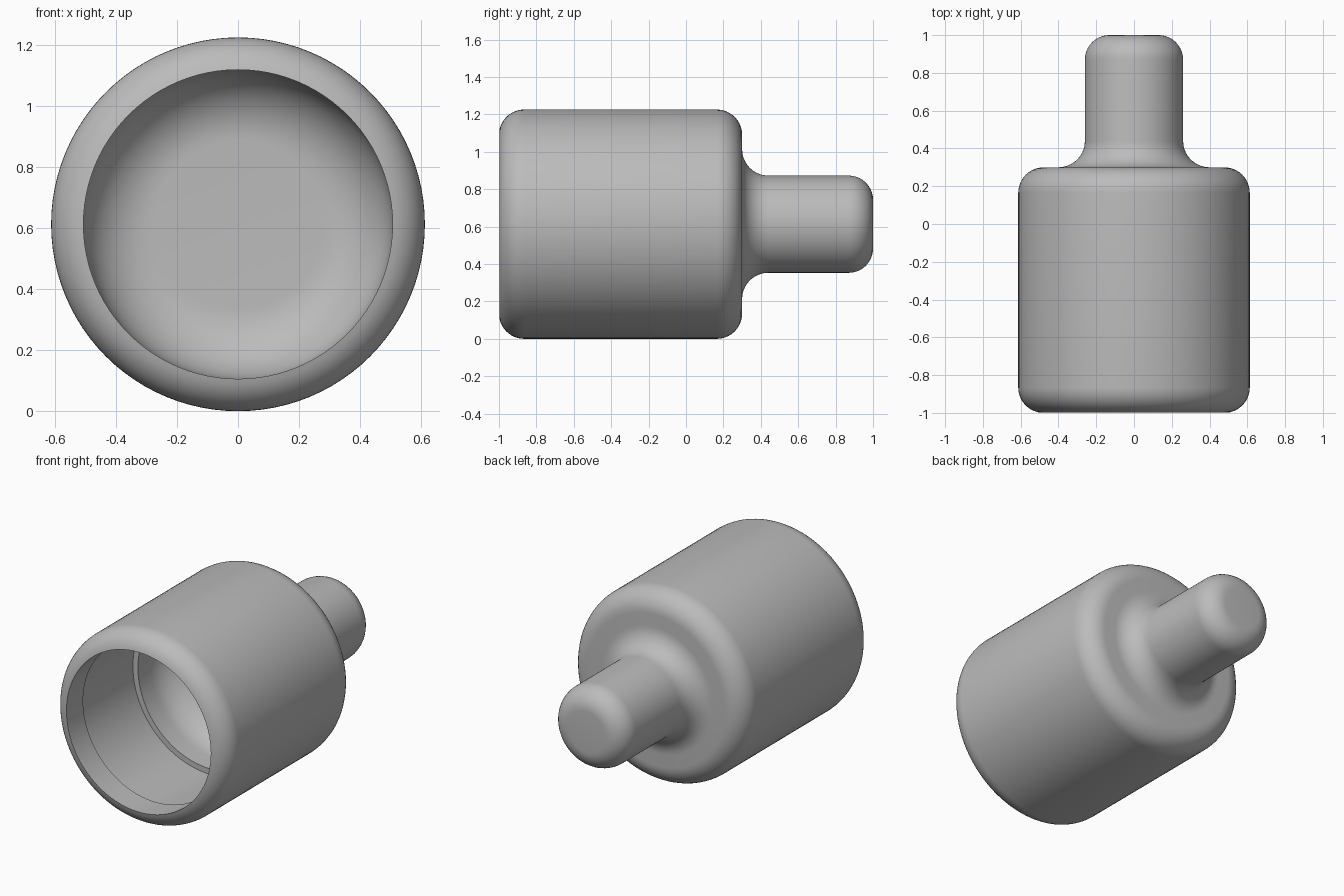
import bpy, bmesh, math
from mathutils import Matrix, Vector

cube = bpy.data.objects.get("Cube")
if cube:
    bpy.data.objects.remove(cube, do_unlink=True)

SEGMENTS = 96
RADIUS = 0.613      # body radius, also the height of the axis
BORE = 0.507        # mouth and inner bore radius
RELIEF = 0.542      # wider middle of the bore
ROUND = 0.135       # outer edge rounding
STEM = 0.26


def arc(r, y, size, start, end, steps=10):
    """Points of a rounded corner in (radius, y), angles in degrees."""
    points = []
    for i in range(steps + 1):
        a = math.radians(start + (end - start) * i / steps)
        points.append((r + size * math.cos(a), y + size * math.sin(a)))
    return points


def lathe(name, profile, material):
    """Revolve a (radius, y) profile around the long axis."""
    bm = bmesh.new()
    verts = [bm.verts.new((r, y, 0)) for r, y in profile]
    edges = [bm.edges.new(pair) for pair in zip(verts, verts[1:])]
    bmesh.ops.spin(bm, geom=verts + edges, cent=(0, 0, 0), axis=(0, 1, 0),
                   angle=math.tau, steps=SEGMENTS, use_merge=True)
    bmesh.ops.remove_doubles(bm, verts=bm.verts, dist=0.0001)
    bmesh.ops.recalc_face_normals(bm, faces=bm.faces)
    bmesh.ops.transform(bm, matrix=Matrix.Translation(Vector((0, 0, RADIUS))), verts=bm.verts)
    mesh = bpy.data.meshes.new(name)
    bm.to_mesh(mesh)
    bm.free()
    mesh.materials.append(material)
    obj = bpy.data.objects.new(name, mesh)
    bpy.context.collection.objects.link(obj)
    bpy.ops.object.select_all(action='DESELECT')
    obj.select_set(True)
    bpy.context.view_layer.objects.active = obj
    bpy.ops.object.shade_smooth_by_angle(angle=math.radians(30))
    return obj


grey = bpy.data.materials.new("plain grey")
grey.use_nodes = True
colour = (0.5, 0.5, 0.5, 1)
grey.diffuse_color = colour
grey.node_tree.nodes["Principled BSDF"].inputs["Base Color"].default_value = colour

# Hollow inside: domed floor, bore, wider relief, lip
hollow = [(0, 0.07)]
hollow += arc(BORE - 0.23, -0.16, 0.23, 90, 0, 14)
hollow += [(BORE, -0.28), (RELIEF, -0.28), (RELIEF, -0.83), (BORE, -0.83)]

# Outside: rounded mouth, rounded shoulder, flared stem, rounded tip
corner = RADIUS - ROUND
mouth_angle = -math.degrees(math.acos((BORE - corner) / ROUND))
outside = arc(corner, -1 + ROUND, ROUND, mouth_angle, 0)
outside += arc(corner, 0.3 - ROUND, ROUND, 0, 90)
outside += arc(STEM + 0.14, 0.44, 0.14, 270, 180)
outside += arc(STEM - 0.13, 0.87, 0.13, 0, 90)
outside += [(0, 1)]

lathe("hollow_cap_with_stem", hollow + outside, grey)
